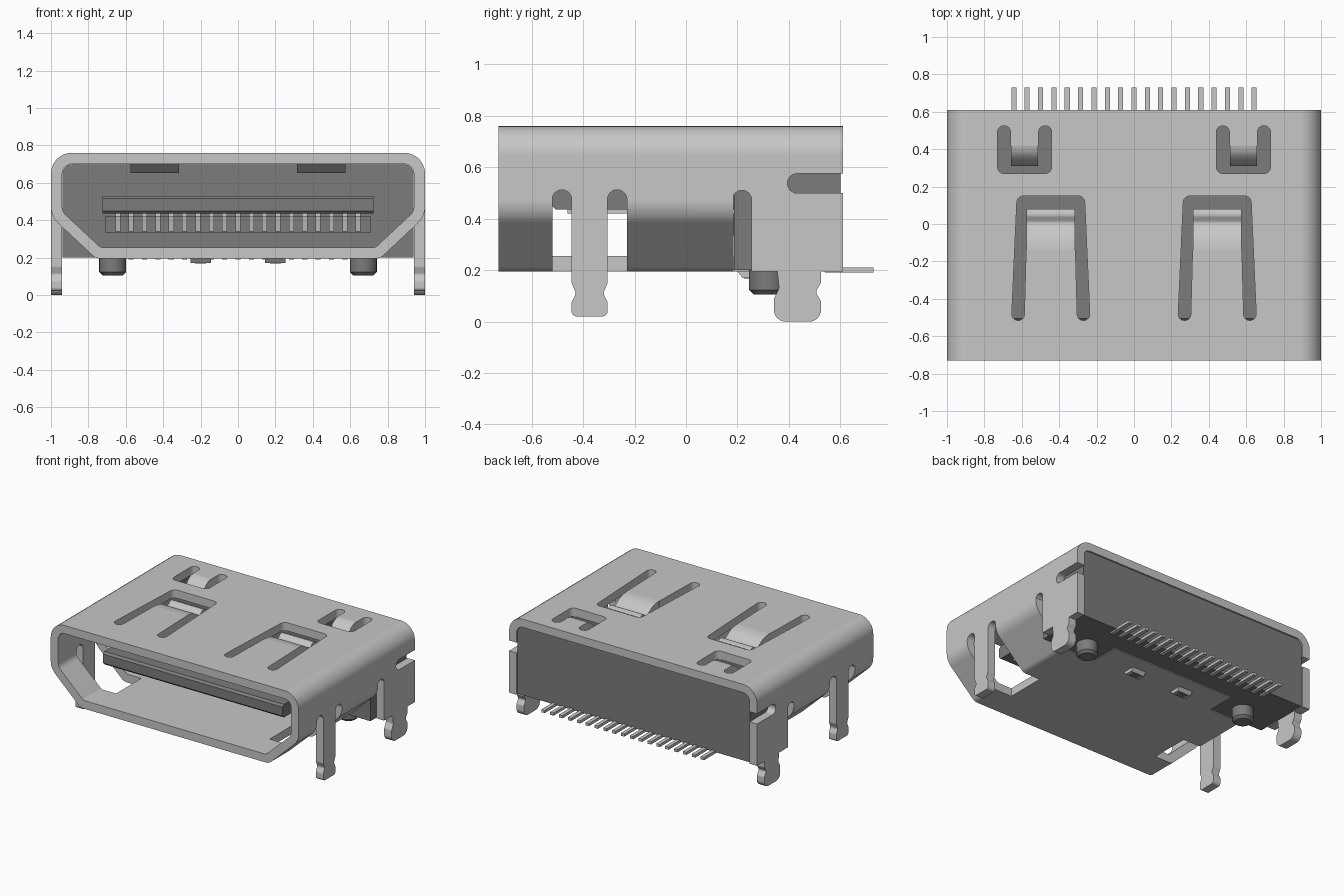
import bpy, bmesh, math
from mathutils import Vector

if "Cube" in bpy.data.objects:
    bpy.data.objects.remove(bpy.data.objects["Cube"])


def material(name, value):
    m = bpy.data.materials.new(name)
    m.use_nodes = True
    col = (value, value, value, 1)
    m.diffuse_color = col
    m.node_tree.nodes["Principled BSDF"].inputs["Base Color"].default_value = col
    return m


METAL = material("light grey metal", 0.57)
PLASTIC = material("dark grey plastic", 0.2)


def rounded(corners, seg=6):
    """Polygon from (u, v, radius) corners, with arcs where radius > 0."""
    out = []
    for i, c in enumerate(corners):
        p = Vector(c[:2])
        r = c[2] if len(c) > 2 else 0
        if r == 0:
            out.append(p)
            continue
        a = (Vector(corners[i - 1][:2]) - p).normalized()
        b = (Vector(corners[(i + 1) % len(corners)][:2]) - p).normalized()
        half = a.angle(b) / 2
        centre = p + (a + b).normalized() * r / math.sin(half)
        t = r / math.tan(half)
        s, e = p + a * t - centre, p + b * t - centre
        for k in range(seg + 1):
            out.append(centre + s.lerp(e, k / seg).normalized() * r)
    return out


def place(axis, u, v, t):
    return {"x": (t, u, v), "y": (u, t, v), "z": (u, v, t)}[axis]


def finish(name, bm, mat):
    bmesh.ops.recalc_face_normals(bm, faces=bm.faces)
    me = bpy.data.meshes.new(name)
    bm.to_mesh(me)
    bm.free()
    ob = bpy.data.objects.new(name, me)
    bpy.context.collection.objects.link(ob)
    me.materials.append(mat)
    return ob


def prism(name, axis, corners, lo, hi, mat=METAL):
    bm = bmesh.new()
    pts = rounded(corners)
    a = [bm.verts.new(place(axis, p[0], p[1], lo)) for p in pts]
    b = [bm.verts.new(place(axis, p[0], p[1], hi)) for p in pts]
    bm.faces.new(a)
    bm.faces.new(b)
    for i in range(len(a)):
        bm.faces.new((a[i - 1], a[i], b[i], b[i - 1]))
    return finish(name, bm, mat)


def tube(name, outer, inner, lo, hi, mat=METAL):
    """Hollow prism along y; both outlines have matching corners."""
    bm = bmesh.new()
    loops = [[bm.verts.new((p[0], t, p[1])) for p in rounded(o)]
             for o, t in ((outer, lo), (outer, hi), (inner, hi), (inner, lo))]
    for k in range(4):
        a, b = loops[k - 1], loops[k]
        for i in range(len(a)):
            bm.faces.new((a[i - 1], a[i], b[i], b[i - 1]))
    return finish(name, bm, mat)


def box(name, x0, x1, y0, y1, z0, z1, mat=METAL):
    return prism(name, "z", [(x0, y0), (x1, y0), (x1, y1), (x0, y1)], z0, z1, mat)


def cut(ob, cutter):
    cutter.hide_render = True
    mod = ob.modifiers.new("cut", "BOOLEAN")
    mod.operation = "DIFFERENCE"
    mod.solver = "EXACT"
    mod.object = cutter
    bpy.context.view_layer.objects.active = ob
    bpy.ops.object.modifier_apply(modifier=mod.name)
    bpy.data.objects.remove(cutter)


def smooth(ob, angle=35):
    bpy.ops.object.select_all(action="DESELECT")
    ob.select_set(True)
    bpy.context.view_layer.objects.active = ob
    bpy.ops.object.shade_smooth_by_angle(angle=math.radians(angle))
    wn = ob.modifiers.new("weighted_normals", "WEIGHTED_NORMAL")
    wn.keep_sharp = True


def mirrored(half):
    """Close a right-hand outline with its mirror image."""
    return half + [(-u, v, r) for u, v, r in reversed(half)]


def flip(corners, s, c=0):
    """Corners centred at s*c, mirrored for s = -1."""
    return [(s * (p[0] + c),) + tuple(p[1:]) for p in corners]


SEAM = 0.185
# Front shell: sleeve with slanted lower corners
front = tube("front_shell",
             mirrored([(1, .76, .11), (1, .42, .12), (.76, .195, .06)]),
             mirrored([(.94, .70, .05), (.94, .446, .06), (.736, .255, .03)]),
             -.73, SEAM)
# Rear shell: inverted U with straight sides
rear = prism("rear_shell", "y",
             [(-1, .195), (-1, .76, .11), (1, .76, .11), (1, .195),
              (.94, .195), (.94, .70, .05), (-.94, .70, .05), (-.94, .195)],
             SEAM, .61)

# Housing block filling the rear shell
housing = prism("housing", "y",
                [(-.938, .2), (-.938, .699, .05), (.938, .699, .05), (.938, .2)],
                SEAM + .002, .6, PLASTIC)

# Side openings in the rear shell
cut(rear, prism("cutter", "x", [(.1, .1), (.255, .1), (.255, .51, .036),
                                (.18, .51, .036), (.18, .1)], -1.1, 1.1))
cut(rear, prism("cutter", "x", [(.7, .5), (.7, .575), (.395, .575, .036),
                                (.395, .5, .036)], -1.1, 1.1))

spring_top = [(-.14, .76), (-.1, .757), (-.06, .745), (-.02, .72), (0, .708),
              (.02, .713), (.035, .728), (.055, .732), (.08, .722)]
latch_top = [(.42, .76), (.39, .755), (.36, .735), (.33, .70), (.31, .66)]

for s, side in ((1, "left"), (-1, "right")):
    lo, hi = sorted((s * .62, s * 1.1))
    # Window around each front leg
    cut(front, box("cutter", lo, hi, -.52, -.23, .1, .475))
    for y in (-.52, -.305):
        cut(front, prism("cutter", "x", [(y, .3), (y + .075, .3), (y + .075, .512, .036),
                                         (y, .512, .036)], lo, hi))
    # Slots around the springs and latches on the top
    cut(front, prism("cutter", "z", flip(
        [(-.18, .15, .035), (.18, .15, .035), (.21, -.515, .032), (.142, -.515, .032),
         (.132, -.14), (-.132, -.14), (-.142, -.515, .032), (-.21, -.515, .032)],
        s, .445), .62, .85))
    cut(rear, prism("cutter", "z", flip(
        [(-.145, .27, .035), (.145, .27, .035), (.145, .525, .034), (.075, .525, .034),
         (.075, .42), (-.075, .42), (-.075, .525, .034), (-.145, .525, .034)],
        s, .585), .62, .85))
    cut(housing, box("cutter", s * .585 - .145, s * .585 + .145, .27, .525, .6, .85))

    # Bent spring and latch strips
    for name, top, cx, half in (("spring", spring_top, .445, .13),
                                ("latch", latch_top, .585, .073)):
        under = [(y, z - .055) for y, z in reversed(top)]
        smooth(prism(f"{side}_{name}", "x", top + under, s * cx - half, s * cx + half), 50)

    # Board legs hanging from the side walls
    lo, hi = sorted((s * .94, s))
    smooth(prism(f"{side}_front_leg", "x",
                 [(-.445, .475), (-.445, .15, .02), (-.428, .11, .02), (-.445, .075, .02),
                  (-.445, .02, .02), (-.305, .02, .02), (-.305, .075, .02),
                  (-.322, .11, .02), (-.305, .15, .02), (-.305, .475)], lo, hi))
    smooth(prism(f"{side}_rear_leg", "x",
                 [(.355, .195), (.362, .13, .02), (.342, .09, .02), (.342, 0, .045),
                  (.525, 0, .045), (.525, .08, .02), (.503, .115, .02), (.525, .15, .02),
                  (.525, .195)], lo, hi))

    # Locating peg: round post with a chamfered tip
    bm = bmesh.new()
    bmesh.ops.create_cone(bm, cap_ends=True, segments=32, radius1=.072, radius2=.072, depth=.1)
    tip = [e for e in bm.edges if all(v.co.z < 0 for v in e.verts)]
    bmesh.ops.bevel(bm, geom=tip, offset=.018, segments=1, affect="EDGES")
    bmesh.ops.translate(bm, verts=bm.verts, vec=(s * .67, .317, .155))
    smooth(finish(f"{side}_peg", bm, PLASTIC))

    # Raised catch under the bottom plate
    prism(f"{side}_catch", "x", [(.20, .195), (.22, .17), (.275, .17), (.295, .195)],
          s * .2 - .055, s * .2 + .055)
    box(f"{side}_catch_hole", s * .2 - .03, s * .2 + .03, .225, .27, .167, .172, PLASTIC)

for ob in (front, rear, housing):
    smooth(ob)

# Bottom plate extension under the housing
box("bottom_plate_tongue", -.5, .5, SEAM, .4, .194, .25)

# Contact tongue with chamfered leading edge, and the contact block behind it
prism("contact_tongue", "x", [(-.52, .45), (-.505, .435), (.2, .435), (.2, .53),
                              (-.505, .53), (-.52, .515)], -.725, .725, PLASTIC)
box("contact_block", -.71, .71, .14, .2, .335, .42, PLASTIC)

# Nineteen contacts: strip under the tongue, drop at the block, and solder tail
for i in range(19):
    x = (i - 9) * .0714
    x0, x1 = x - .0135, x + .0135
    prism(f"contact_{i + 1}", "x",
          [(-.46, .436), (-.46, .42), (.09, .42), (.105, .34), (.14, .34), (.14, .436)], x0, x1)
    box(f"solder_tail_{i + 1}", x0, x1, .54, .73, .19, .21)
